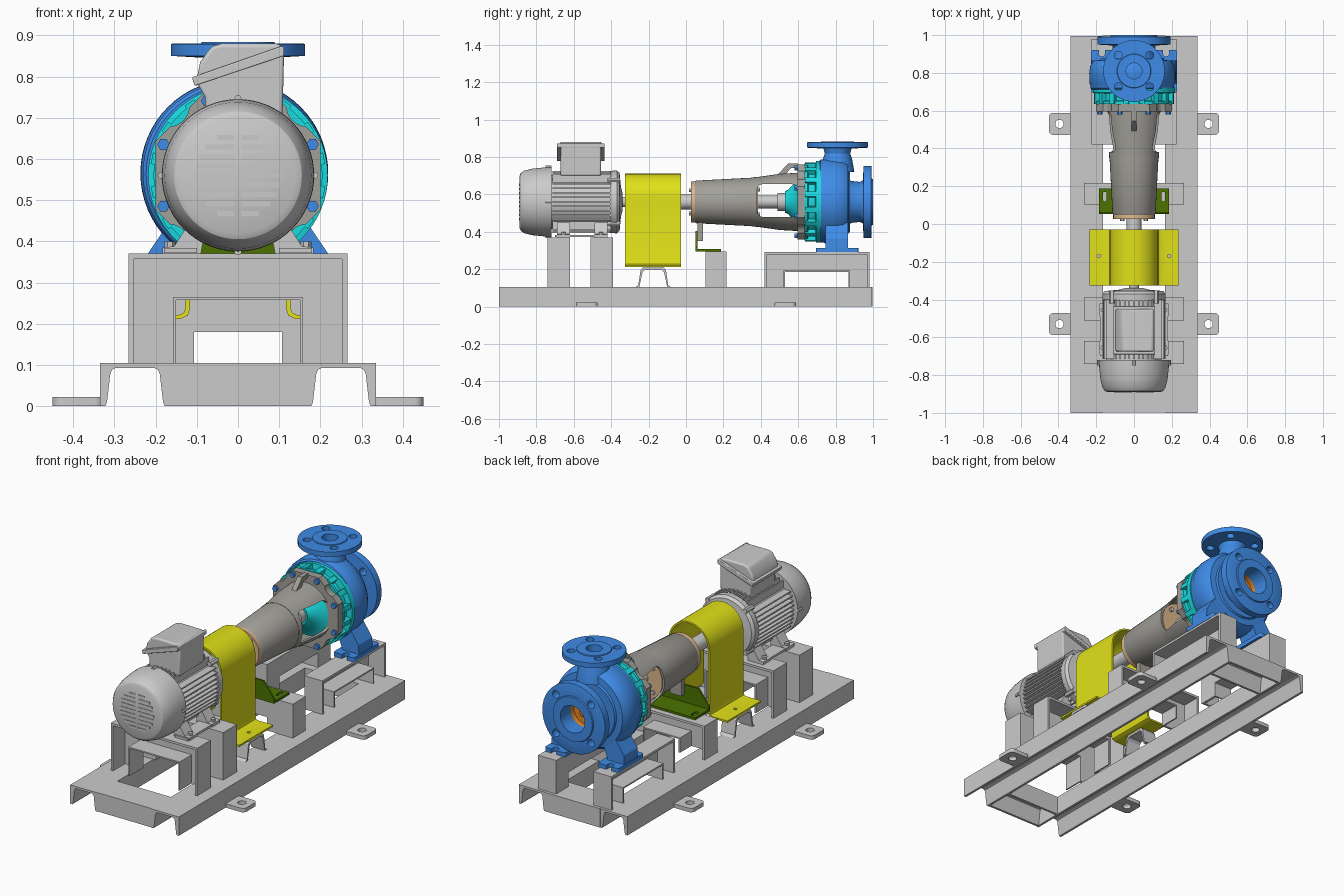
import bpy, bmesh
from math import sin, cos, pi, radians
from mathutils import Matrix, Vector

if "Cube" in bpy.data.objects:
    bpy.data.objects.remove(bpy.data.objects["Cube"])

AX = 0.56  # height of the shaft axis


def mat(name, r, g, b):
    m = bpy.data.materials.new(name)
    m.diffuse_color = (r, g, b, 1)
    m.use_nodes = True
    m.node_tree.nodes["Principled BSDF"].inputs["Base Color"].default_value = m.diffuse_color
    return m


BLUE, CYAN = mat("blue", .05, .26, .8), mat("cyan", .01, .72, .76)
YELLOW, GREEN = mat("yellow", .75, .75, .01), mat("green", .07, .17, .0)
IRON, TAN = mat("iron", .36, .35, .32), mat("tan", .72, .48, .26)
ORANGE = mat("orange", .8, .25, .02)


def finish(name, bm, material=None):
    bmesh.ops.remove_doubles(bm, verts=bm.verts, dist=1e-5)
    bmesh.ops.recalc_face_normals(bm, faces=bm.faces)
    me = bpy.data.meshes.new(name)
    bm.to_mesh(me)
    bm.free()
    ob = bpy.data.objects.new(name, me)
    bpy.context.collection.objects.link(ob)
    if material:
        me.materials.append(material)
    return ob


def place(axis, u, v, w):
    return {'x': (w, u, v), 'y': (u, w, v), 'z': (u, v, w)}[axis]


def add_prism(bm, pts, axis, a, b):
    lo = [bm.verts.new(place(axis, u, v, a)) for u, v in pts]
    hi = [bm.verts.new(place(axis, u, v, b)) for u, v in pts]
    bm.faces.new(lo)
    bm.faces.new(hi[::-1])
    for i in range(len(pts)):
        j = (i + 1) % len(pts)
        bm.faces.new((lo[i], lo[j], hi[j], hi[i]))


def prism(name, pts, axis, a, b, material=None, mirror=False):
    """Extrude an outline along an axis; mirror repeats it across x=0 (axis y or z)."""
    bm = bmesh.new()
    add_prism(bm, pts, axis, a, b)
    if mirror:
        add_prism(bm, [(-u, v) for u, v in pts], axis, a, b)
    return finish(name, bm, material)


def rect(u0, v0, u1, v1):
    return [(u0, v0), (u1, v0), (u1, v1), (u0, v1)]


def rounded(u0, v0, u1, v1, r):
    out = []
    for k, (cu, cv) in enumerate([(u1 - r, v1 - r), (u0 + r, v1 - r), (u0 + r, v0 + r), (u1 - r, v0 + r)]):
        out += [(cu + r * cos(pi / 2 * (k + i / 5)), cv + r * sin(pi / 2 * (k + i / 5))) for i in range(6)]
    return out


def circle(u, v, r, n=24, turn=0):
    return [(u + r * cos(turn + 2 * pi * i / n), v + r * sin(turn + 2 * pi * i / n)) for i in range(n)]


def lathe(name, prof, axis='y', c=(0, AX), material=None, n=64, closed=False):
    """Revolve (radius, position) points about an axis through c."""
    bm = bmesh.new()
    rings = [[bm.verts.new(place(axis, u, v, w)) for u, v in circle(c[0], c[1], r, n)] for r, w in prof]
    for k in range(len(rings) if closed else len(rings) - 1):
        A, B = rings[k], rings[(k + 1) % len(rings)]
        for i in range(n):
            bm.faces.new((A[i], A[(i + 1) % n], B[(i + 1) % n], B[i]))
    return finish(name, bm, material)


def cyl(name, r, a, b, **kw):
    return lathe(name, [(0, a), (r, a), (r, b), (0, b)], **kw)


def cut(ob, shapes, axis, a, b):
    bm = bmesh.new()
    for s in shapes:
        add_prism(bm, s, axis, a, b)
    cutter = finish("cutter", bm)
    m = ob.modifiers.new("cut", 'BOOLEAN')
    m.object, m.solver = cutter, 'EXACT'
    bpy.context.view_layer.objects.active = ob
    bpy.ops.object.modifier_apply(modifier="cut")
    bpy.data.objects.remove(cutter)


def bevel(ob, w, seg=3):
    m = ob.modifiers.new("bevel", 'BEVEL')
    m.width, m.segments, m.limit_method = w, seg, 'ANGLE'


def polar(r, n, turn, c=(0, AX)):
    return circle(c[0], c[1], r, n, turn)


def bolts(name, centres, r, axis, a, b, material=None):
    bm = bmesh.new()
    for u, v in centres:
        add_prism(bm, circle(u, v, r, 6), axis, a, b)
    return finish(name, bm, material)


# base frame: tapered channels opening downward, with floor lugs
half = [(.085, 0), (.085, .105)]
inner = [(.072, 0), (.068, .01), (.06, .078), (.056, .088), (.046, .093)]
chan = half + [(-u, v) for u, v in half[::-1]] + [(-u, v) for u, v in inner] + inner[::-1]
prism("base_rails", [(u + .25, v) for u, v in chan], 'y', -1, .995, mirror=True)
for s, n in ((-1, "front"), (1, "back")):
    prism(n + "_cross_channel", [(u + s * .912, v) for u, v in chan], 'x', -.168, .168)
for y in (-.53, .53):
    lug = prism("floor_lug", rounded(.325, y - .058, .45, y + .058, .022), 'z', 0, .022, mirror=True)
    cut(lug, [circle(s * .395, y, .022) for s in (-1, 1)], 'z', -.01, .05)


# portal supports: channel section bent over an opening, open toward one side
def portal(name, axis, c, w, top, ow, oz, web, lip, t=.013):
    def u_strip(w1, z1, w2, z2):
        return [(c + a, b) for a, b in ((-w1, .105), (-w1, z1), (w1, z1), (w1, .105),
                                        (w2, .105), (w2, z2), (-w2, z2), (-w2, .105))]
    bm = bmesh.new()
    step = t if lip > web else -t
    add_prism(bm, u_strip(w, top, ow, oz), axis, web, web + step)
    add_prism(bm, u_strip(w, top, w - t, top - t), axis, web + step, lip)
    add_prism(bm, u_strip(ow + t * .6, oz + t * .6, ow, oz), axis, web + step, lip)
    return finish(name, bm)


portal("motor_support_front", 'y', 0, .266, .37, .15, .257, -.62, -.74)
portal("motor_support_back", 'y', 0, .266, .37, .15, .257, -.51, -.39)
portal("bearing_support", 'y', 0, .266, .294, .107, .18, .103, .217)
for s, n in ((-1, "left"), (1, "right")):
    portal("pump_support_" + n, 'x', .7, .28, .292, .17, .185, s * .115, s * .226)
    gs = [(-.27, .105), (-.255, .115), (-.243, .195), (-.23, .21), (-.12, .21), (-.107, .195), (-.095, .115),
          (-.08, .105), (-.1, .105), (-.118, .185), (-.13, .197), (-.22, .197), (-.232, .185), (-.25, .105)]
    prism("guard_support_" + n, gs, 'x', s * .15, s * .235)

# motor: fan cover, finned body, end shield, shaft
lathe("fan_cover", [(0, -.89), (.14, -.89), (.155, -.883), (.167, -.865), (.178, -.82), (.184, -.76), (.185, -.72),
                    (.175, -.72), (0, -.72)])
bm = bmesh.new()
for i in range(-4, 5):
    w = (.105 ** 2 - (i * .023) ** 2) ** .5
    for q in (-1, 1):
        add_prism(bm, rect(min(q * .008, q * w), AX + i * .023 - .006, max(q * .008, q * w), AX + i * .023 + .006),
                  'y', -.893, -.888)
finish("fan_grille", bm)
bolts("fan_cover_screws", polar(.186, 4, 0), .009, 'y', -.75, -.72)
cyl("motor_body", .145, -.725, -.39)
bm = bmesh.new()
for i in range(-4, 5):
    d, w = i * .024, .166 - .0012 * i * i
    add_prism(bm, rect(-w, AX + d - .004, w, AX + d + .004), 'y', -.715, -.4)
    add_prism(bm, rect(d - .004, AX - w, d + .004, AX + w), 'y', -.715, -.4)
finish("cooling_fins", bm)
lathe("motor_end_shield", [(0, -.405), (.166, -.405), (.168, -.37), (.155, -.355), (.08, -.348), (.05, -.34), (0, -.34)])
bolts("end_shield_bolts", polar(.165, 4, pi / 4), .014, 'y', -.42, -.352)
for y in (-.655, -.455):
    prism("motor_foot", [(.09, .37), (.183, .37), (.183, .385), (.155, .388), (.115, .45), (.075, .45)],
          'y', y - .035, y + .035, mirror=True)
    bolts("motor_foot_bolts", [(-.165, y), (.165, y)], .013, 'z', .38, .4)
prism("motor_foot_rail", rect(.1, .372, .18, .384), 'y', -.7, -.42, mirror=True)

# terminal box with sloping lid
bevel(prism("terminal_box", [(-.08, .7), (.108, .7), (.112, .865), (-.1, .785), (-.08, .75)], 'y', -.67, -.455), .008)
bevel(prism("terminal_lid_rim", [(-.105, .777), (.112, .85), (.112, .872), (.106, .874), (-.112, .798)], 'y', -.69, -.435), .006)
bevel(prism("terminal_lid", [(-.1, .795), (-.092, .835), (-.065, .873), (-.04, .88), (.1, .88), (.11, .865)],
            'y', -.675, -.45), .01)

# shafts and coupling
cyl("motor_shaft", .027, -.345, -.26)
cyl("motor_coupling_hub", .052, -.29, -.19)
cyl("pump_coupling_hub", .04, -.19, .035)

# coupling guard: arch with outward feet
arc = [(cos(pi * i / 32), sin(pi * i / 32)) for i in range(33)]
side_out = [(.127, .24), (.131, .227), (.143, .221), (.236, .221), (.236, .211), (.14, .211), (.122, .22), (.117, .235)]
outline = [(.127 * a, .584 + .127 * b) for a, b in arc[::-1]] + side_out
outline += [(.117 * a, .584 + .117 * b) for a, b in arc] + [(-u, v) for u, v in side_out[::-1]]
guard = prism("coupling_guard", outline, 'y', -.325, -.028, YELLOW)
cut(guard, [circle(s * .186, -.17, .009, 16) for s in (-1, 1)], 'z', .19, .24)

# bearing housing, end caps and shaft
lathe("bearing_housing", [(0, .048), (.11, .048), (.114, .055), (.13, .36), (.13, .37), (0, .37)], material=IRON)
cyl("bearing_cap_front", .11, .026, .05, material=TAN)
cyl("bearing_cap_back", .122, .365, .384, material=TAN)
bolts("bearing_cap_bolts", polar(.088, 4, pi / 4), .012, 'y', .016, .03)
bolts("bearing_back_bolts", polar(.095, 4, pi / 4), .012, 'y', .38, .395)
lathe("pump_shaft", [(0, .36), (.034, .36), (.034, .49), (.048, .49), (.048, .54), (0, .54)])

# lantern with side windows and eight-sided flange
lan = lathe("lantern", [(.131, .35), (.134, .39), (.15, .5), (.156, .6), (.14, .6), (.136, .5), (.121, .39), (.121, .35)],
            material=IRON, closed=True)
cut(lan, [rounded(.38, .48, .597, .655, .03)], 'x', -.3, .3)
fl = prism("lantern_flange", circle(0, AX, .217, 8, pi / 8), 'y', .595, .636, IRON)
cut(fl, [circle(0, AX, .14, 48)], 'y', .55, .7)
scallops = [circle(u, v, .05, 32) for u, v in polar(.238, 8, 0)]
cut(fl, scallops[1::2], 'y', .55, .7)
bolts("lantern_bolts", polar(.196, 8, pi / 8), .015, 'y', .58, .6, BLUE)
prism("lantern_lug", [(.49, .705), (.545, .765), (.6, .765), (.6, .745), (.56, .74), (.53, .705)], 'x', -.014, .014, IRON)
prism("bearing_foot", rect(-.035, .35, .035, .46), 'y', .062, .09, IRON)

# green bracket under the bearing housing
prism("bracket_upright", [(-.186, .295), (.186, .295), (.186, .32), (.12, .405), (-.12, .405), (-.186, .32)],
      'y', .052, .062, GREEN)
shelf = prism("bracket_shelf", rect(-.186, .055, .186, .187), 'z', .295, .307, GREEN)
cut(shelf, [rounded(s * .155 - .01, .12, s * .155 + .01, .17, .0099) for s in (-1, 1)], 'z', .25, .35)

# seal cover and ribbed casing cover
lathe("seal_cover", [(0, .53), (.058, .53), (.064, .545), (.105, .585), (.139, .6), (.139, .64), (0, .64)], material=CYAN)
lathe("casing_cover", [(0, .634), (.205, .634), (.205, .65), (.188, .655), (.188, .69), (.218, .695), (.218, .722),
                       (0, .722)], material=CYAN)
bm = bmesh.new()
for k in range(16):
    a = radians(22.5 * k + 11.25)
    rot = Matrix.Rotation(a, 2)
    add_prism(bm, [tuple(rot @ Vector(p) + Vector((0, AX))) for p in rect(.17, -.014, .213, .014)], 'y', .636, .7)
finish("casing_cover_ribs", bm, CYAN)

# volute casing, suction side
lathe("volute", [(0, .712), (.214, .712), (.222, .72), (.222, .735), (.227, .745), (.228, .8), (.222, .84), (.205, .865),
                 (.17, .868), (.165, .878), (0, .878)], c=(-.009, .565), material=BLUE)
suction = lathe("suction_nozzle", [(.12, .87), (.112, .885), (.107, .93), (.115, .945), (.193, .95), (.193, .99),
                                   (.188, .992), (.125, .993), (.122, 1), (.075, 1), (.075, .87)],
                material=BLUE, closed=True)
cut(suction, [circle(u, v, .021) for u, v in polar(.152, 4, pi / 4)], 'y', .94, 1.05)
lathe("impeller_eye", [(.074, .91), (.074, .882), (.03, .882), (.022, .91), (0, .92), (0, .88), (.06, .88)],
      material=ORANGE)

# discharge nozzle
dis = lathe("discharge_nozzle", [(.09, .72), (.078, .79), (.068, .82), (.075, .845), (.163, .85), (.163, .878),
                                 (.16, .88), (.09, .88), (.088, .884), (.042, .884), (.042, .72)],
            'z', (0, .81), BLUE, closed=True)
cut(dis, [circle(u, v, .021) for u, v in polar(.118, 4, pi / 4, (0, .81))], 'z', .84, .9)

# pump feet with open slots
prism("pump_legs", [(.13, .3), (.225, .3), (.222, .365), (.165, .45), (.09, .4)], 'y', .745, .865, BLUE, mirror=True)
pads = prism("pump_foot_pads", rounded(.1, .695, .228, .922, .012), 'z', .291, .315, BLUE, mirror=True)
cut(pads, [rounded(s * .17 - .016, y - .04, s * .17 + .016, y + .04, .0159) for s in (-1, 1) for y in (.69, .927)],
    'z', .25, .35)

# smooth the curved parts, keep edges sharp
bpy.ops.object.select_all(action='SELECT')
bpy.ops.object.shade_smooth_by_angle(angle=radians(30))
